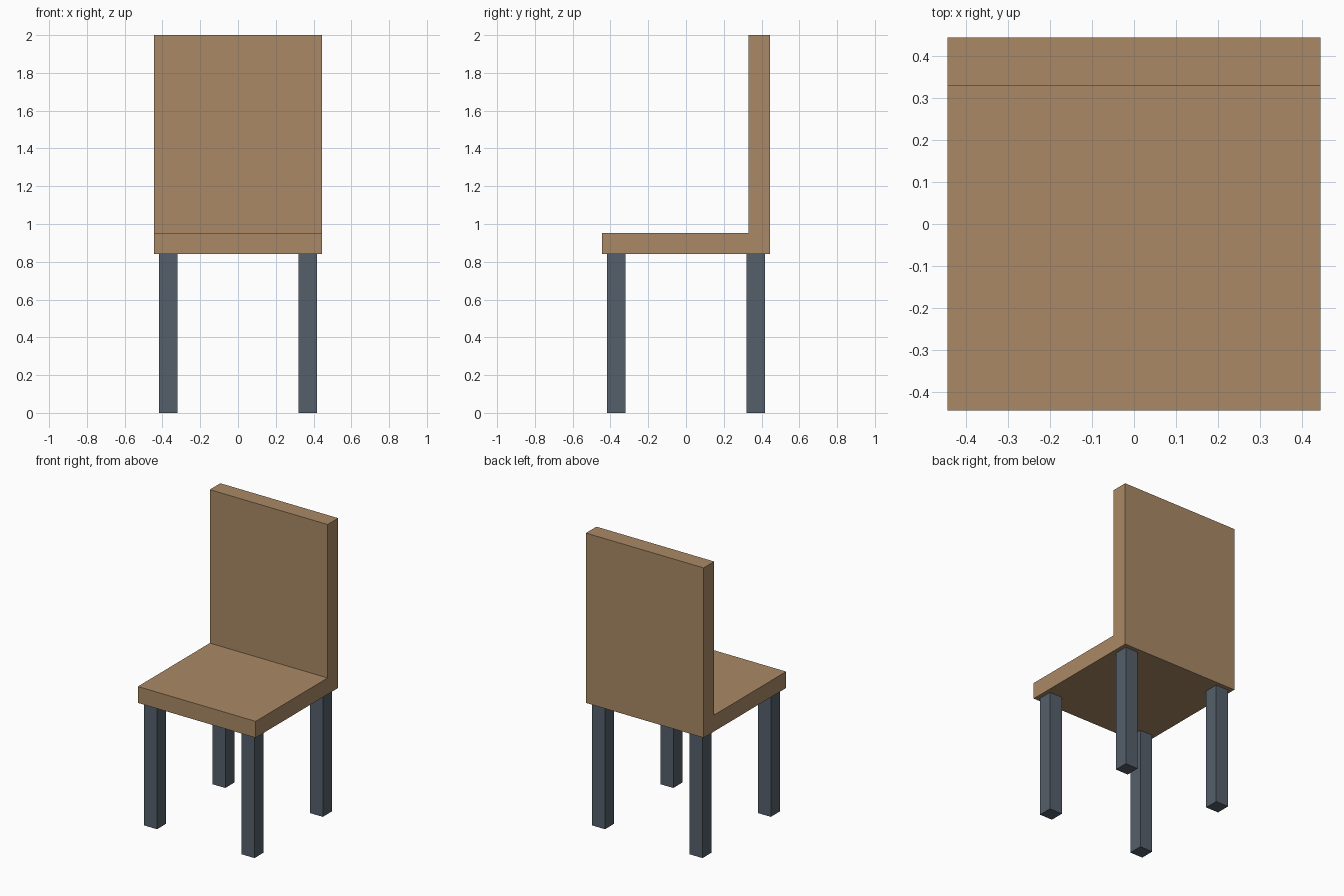
import bpy
import bmesh

if "Cube" in bpy.data.objects:
    bpy.data.objects.remove(bpy.data.objects["Cube"])


def material(name, color):
    mat = bpy.data.materials.new(name)
    mat.diffuse_color = (*color, 1)
    mat.use_nodes = True
    mat.node_tree.nodes["Principled BSDF"].inputs["Base Color"].default_value = mat.diffuse_color
    return mat


def extrude_profile(name, profile, x0, x1, mat):
    """Extrude a closed (y, z) profile along x."""
    bm = bmesh.new()
    face = bm.faces.new([bm.verts.new((x0, y, z)) for y, z in profile])
    geom = bmesh.ops.extrude_face_region(bm, geom=[face])["geom"]
    verts = [v for v in geom if isinstance(v, bmesh.types.BMVert)]
    bmesh.ops.translate(bm, verts=verts, vec=(x1 - x0, 0, 0))
    bmesh.ops.recalc_face_normals(bm, faces=bm.faces)
    mesh = bpy.data.meshes.new(name)
    bm.to_mesh(mesh)
    bm.free()
    mesh.materials.append(mat)
    obj = bpy.data.objects.new(name, mesh)
    bpy.context.collection.objects.link(obj)
    return obj


wood = material("wood", (0.40, 0.25, 0.13))
metal = material("dark_metal", (0.09, 0.115, 0.145))

HALF = 0.445       # half the seat width and depth
SEAT_BOTTOM, SEAT_TOP, TOP = 0.84, 0.952, 2.0
BACK_FRONT = 0.331  # front face of the backrest
LEG_IN, LEG_OUT = 0.32, 0.417

# Seat and backrest: one L-shaped body
extrude_profile("seat_and_backrest", [
    (-HALF, SEAT_BOTTOM), (HALF, SEAT_BOTTOM), (HALF, TOP),
    (BACK_FRONT, TOP), (BACK_FRONT, SEAT_TOP), (-HALF, SEAT_TOP),
], -HALF, HALF, wood)

# Four square legs
for side, sx in (("left", -1), ("right", 1)):
    for end, sy in (("front", -1), ("back", 1)):
        x0, x1 = sorted((sx * LEG_IN, sx * LEG_OUT))
        y0, y1 = sorted((sy * LEG_IN, sy * LEG_OUT))
        profile = [(y0, 0), (y1, 0), (y1, SEAT_BOTTOM), (y0, SEAT_BOTTOM)]
        extrude_profile(f"{end}_{side}_leg", profile, x0, x1, metal)
